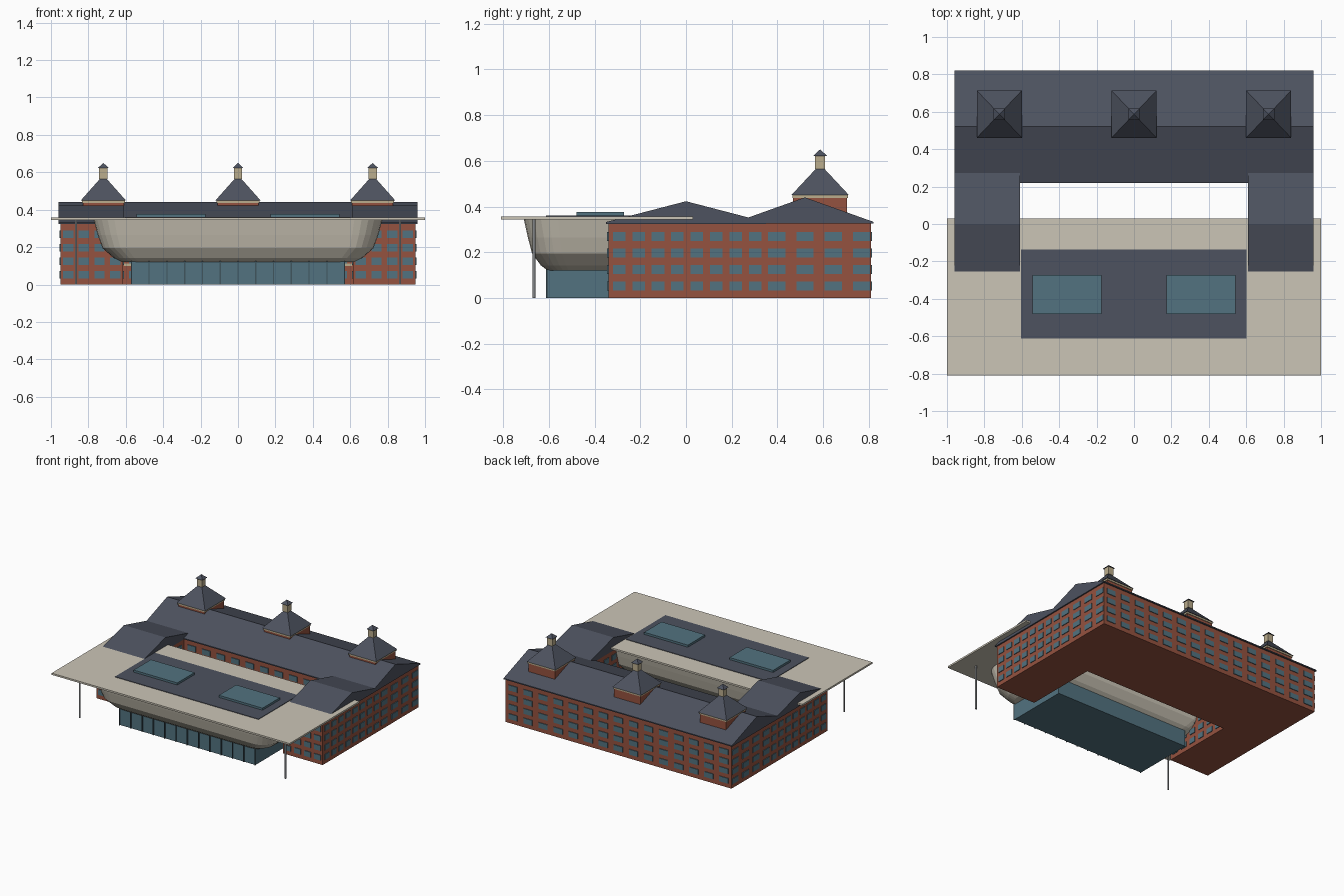
import bpy, bmesh, math
from mathutils import Vector

if "Cube" in bpy.data.objects:
    bpy.data.objects.remove(bpy.data.objects["Cube"])


def material(name, color):
    m = bpy.data.materials.new(name)
    m.diffuse_color = (*color, 1)
    m.use_nodes = True
    m.node_tree.nodes["Principled BSDF"].inputs["Base Color"].default_value = m.diffuse_color
    return m


BRICK = material("brick", (0.30, 0.085, 0.05))
SLATE = material("slate", (0.075, 0.085, 0.115))
STONE = material("stone", (0.60, 0.56, 0.47))
TRIM = material("trim", (0.50, 0.42, 0.27))
GLASS = material("glass", (0.085, 0.17, 0.215))
FRAME = material("frame", (0.05, 0.09, 0.11))
STEEL = material("steel", (0.25, 0.26, 0.27))


def finish(name, bm, mat):
    bmesh.ops.recalc_face_normals(bm, faces=bm.faces)
    me = bpy.data.meshes.new(name)
    bm.to_mesh(me)
    bm.free()
    me.materials.append(mat)
    ob = bpy.data.objects.new(name, me)
    bpy.context.collection.objects.link(ob)
    return ob


def add_box(bm, lo, hi):
    lo, hi = Vector(lo), Vector(hi)
    for v in bmesh.ops.create_cube(bm, size=1)["verts"]:
        v.co = (lo + hi) / 2 + v.co * (hi - lo)


def box(name, lo, hi, mat):
    bm = bmesh.new()
    add_box(bm, lo, hi)
    return finish(name, bm, mat)


def loft(name, rings, mat):
    """Skin a stack of equal-length point rings, capped at both ends."""
    bm = bmesh.new()
    vs = [[bm.verts.new(p) for p in r] for r in rings]
    n = len(vs[0])
    for a, b in zip(vs, vs[1:]):
        for i in range(n):
            bm.faces.new((a[i], a[(i + 1) % n], b[(i + 1) % n], b[i]))
    bm.faces.new(vs[0])
    bm.faces.new(vs[-1])
    return finish(name, bm, mat)


def gable(name, x0, x1, y0, y1, eave, ridge):
    prof = [(y0, eave - 0.008), (y1, eave - 0.008), (y1, eave),
            ((y0 + y1) / 2, ridge), (y0, eave)]
    return loft(name, [[(x, y, z) for y, z in prof] for x in (x0, x1)], SLATE)


def pyramid(name, x, y, hx, hy, z0, z1):
    bm = bmesh.new()
    base = [bm.verts.new((x + i * hx, y + j * hy, z0))
            for i, j in ((-1, -1), (1, -1), (1, 1), (-1, 1))]
    tip = bm.verts.new((x, y, z1))
    bm.faces.new(base)
    for i in range(4):
        bm.faces.new((base[i], base[(i + 1) % 4], tip))
    return finish(name, bm, SLATE)


def windows(name, axis, wall, start, end, cols, width):
    """Four rows of thin panes on a wall lying at a fixed x or y."""
    bm = bmesh.new()
    step = (end - start) / cols
    for c in range(cols):
        u = start + step * (c + 0.5)
        for r in range(4):
            z = 0.052 + 0.0725 * r
            a, b, d = u - width / 2, u + width / 2, 0.005
            if axis == "x":
                add_box(bm, (wall - d, a, z - 0.02), (wall + d, b, z + 0.02))
            else:
                add_box(bm, (a, wall - d, z - 0.02), (b, wall + d, z + 0.02))
    return finish(name, bm, GLASS)


# Main brick block with its gable roof
box("main_block", (-0.95, 0.23, 0), (0.95, 0.81, 0.33), BRICK)
gable("main_roof", -0.96, 0.96, 0.22, 0.82, 0.333, 0.44)
windows("back_windows", "y", 0.81, -0.95, 0.95, 15, 0.075)
windows("courtyard_windows", "y", 0.23, -0.61, 0.61, 10, 0.07)
box("courtyard_band", (-0.61, 0.222, 0.10), (0.61, 0.23, 0.112), TRIM)

# Side wings
for s, side in ((-1, "left"), (1, "right")):
    xa, xb = sorted((s * 0.615, s * 0.95))
    box(side + "_wing", (xa, -0.34, 0), (xb, 0.34, 0.33), BRICK)
    ra, rb = sorted((s * 0.61, s * 0.96))
    gable(side + "_wing_roof", ra, rb, -0.35, 0.35, 0.332, 0.423)
    windows(side + "_wing_front_windows", "y", -0.34, xa, xb, 4, 0.055)
    windows(side + "_wing_outer_windows", "x", s * 0.95, -0.335, 0.345, 8, 0.055)
    windows(side + "_wing_inner_windows", "x", s * 0.615, -0.335, 0.22, 6, 0.055)
    windows(side + "_main_end_windows", "x", s * 0.95, 0.335, 0.83, 4, 0.075)

# Roof towers with lanterns
for x, n in ((-0.72, "left"), (0, "middle"), (0.72, "right")):
    y = 0.587
    box(n + "_tower", (x - 0.11, y - 0.118, 0.36), (x + 0.11, y + 0.118, 0.44), BRICK)
    box(n + "_tower_cornice", (x - 0.115, y - 0.122, 0.437), (x + 0.115, y + 0.122, 0.45), TRIM)
    pyramid(n + "_tower_roof", x, y, 0.12, 0.126, 0.45, 0.585)
    box(n + "_lantern", (x - 0.022, y - 0.022, 0.565), (x + 0.022, y + 0.022, 0.625), TRIM)
    pyramid(n + "_lantern_cap", x, y, 0.03, 0.03, 0.622, 0.65)

# Glass pavilion and its mullions
box("pavilion", (-0.57, -0.605, 0), (0.57, -0.13, 0.125), GLASS)
bm = bmesh.new()
for i in range(13):
    x = -0.57 + 1.14 * i / 12
    add_box(bm, (x - 0.003, -0.613, 0), (x + 0.003, -0.603, 0.125))
finish("pavilion_mullions", bm, FRAME)


# Bathtub-shaped upper hall
def rounded_ring(hx, hy, z, r, cy=-0.37, seg=6):
    pts = []
    for k, (sx, sy) in enumerate(((1, 1), (-1, 1), (-1, -1), (1, -1))):
        for i in range(seg + 1):
            a = math.pi / 2 * (k + i / seg)
            pts.append((sx * (hx - r) + r * math.cos(a),
                        cy + sy * (hy - r) + r * math.sin(a), z))
    return pts


tub = loft("tub_hall", [rounded_ring(*p) for p in (
    (0.62, 0.235, 0.12, 0.09), (0.665, 0.265, 0.142, 0.11),
    (0.725, 0.304, 0.195, 0.13), (0.75, 0.322, 0.265, 0.14),
    (0.772, 0.34, 0.346, 0.15))], STONE)

# Overhanging slab, roof deck, skylights and posts
box("roof_slab", (-1, -0.81, 0.344), (1, 0.03, 0.357), STONE)
box("roof_deck", (-0.605, -0.613, 0.355), (0.602, -0.137, 0.361), SLATE)
for s, side in ((-1, "left"), (1, "right")):
    xa, xb = sorted((s * 0.175, s * 0.542))
    box(side + "_skylight", (xa, -0.48, 0.358), (xb, -0.272, 0.377), GLASS)
    bpy.ops.mesh.primitive_cylinder_add(vertices=12, radius=0.006, depth=0.345,
                                        location=(s * 0.866, -0.665, 0.1725))
    post = bpy.context.object
    post.name = side + "_post"
    post.data.materials.append(STEEL)
